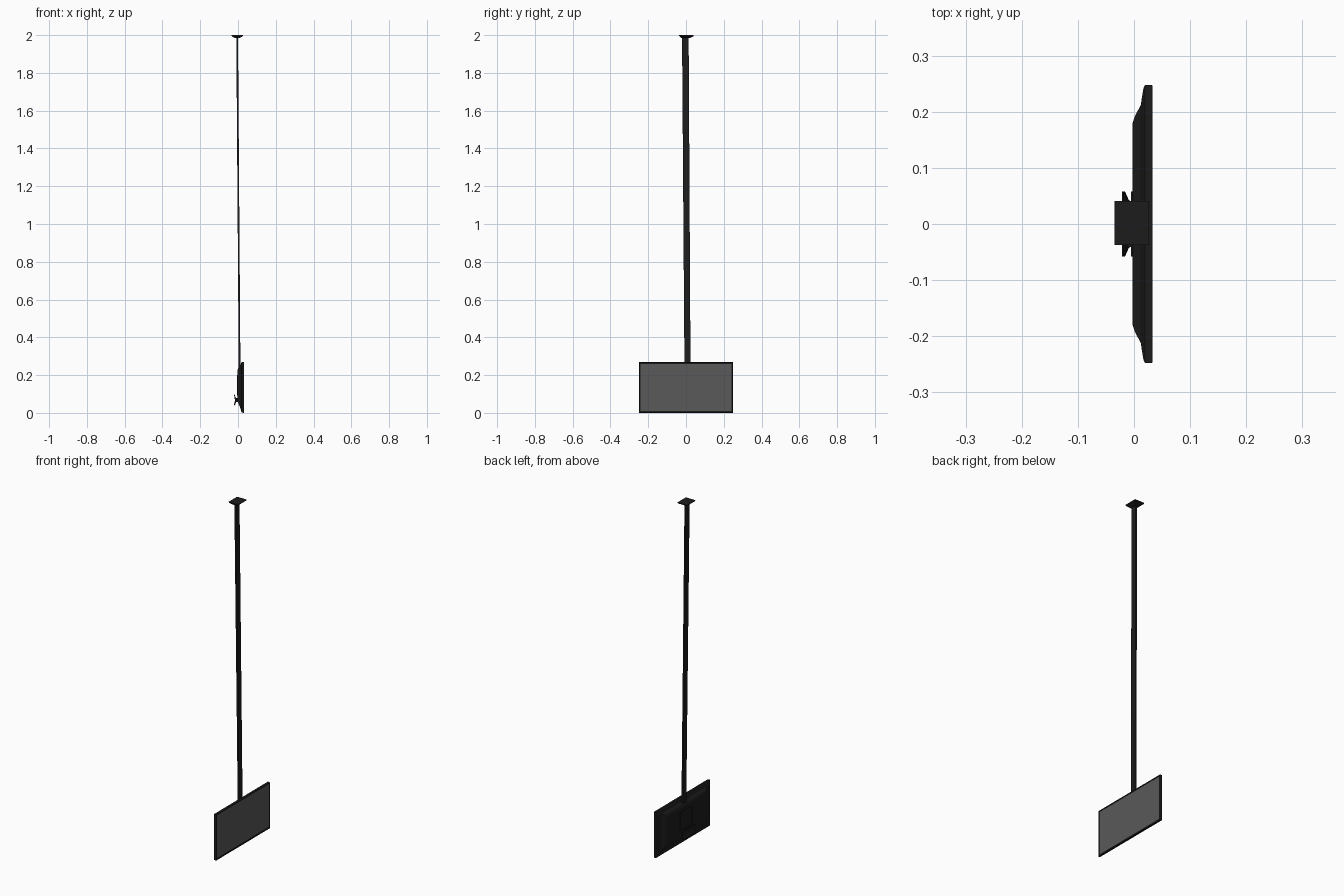
import bpy, bmesh

if "Cube" in bpy.data.objects:
    bpy.data.objects.remove(bpy.data.objects["Cube"])


def material(name, v):
    m = bpy.data.materials.new(name)
    m.diffuse_color = (v, v, v, 1)
    m.use_nodes = True
    m.node_tree.nodes["Principled BSDF"].inputs["Base Color"].default_value = m.diffuse_color
    return m


DARK = material("black_plastic", 0.012)
GLASS = material("screen_grey", 0.1)


def finish(name, bm, mat):
    bmesh.ops.recalc_face_normals(bm, faces=bm.faces)
    me = bpy.data.meshes.new(name)
    bm.to_mesh(me)
    bm.free()
    me.materials.append(mat)
    ob = bpy.data.objects.new(name, me)
    bpy.context.collection.objects.link(ob)
    return ob


def loft(name, rings, mat):
    """Closed skin through rings of points, capped at both ends."""
    bm = bmesh.new()
    vs = [[bm.verts.new(p) for p in r] for r in rings]
    n = len(vs[0])
    for a, b in zip(vs, vs[1:]):
        for i in range(n):
            j = (i + 1) % n
            bm.faces.new((a[i], a[j], b[j], b[i]))
    bm.faces.new(vs[0])
    bm.faces.new(vs[-1])
    return finish(name, bm, mat)


def rect_x(x, y0, y1, z0, z1):
    return [(x, y0, z0), (x, y1, z0), (x, y1, z1), (x, y0, z1)]


def rect_z(z, x0, x1, y0, y1):
    return [(x0, y0, z), (x1, y0, z), (x1, y1, z), (x0, y1, z)]


def box(name, x0, x1, y0, y1, z0, z1, mat=DARK):
    return loft(name, [rect_x(x0, y0, y1, z0, z1), rect_x(x1, y0, y1, z0, z1)], mat)


# Monitor housing: recessed bezel at the front, stepped bulge at the back
steps = [
    (0.031, 0.240, 0.010, 0.262),
    (0.033, 0.241, 0.009, 0.263),
    (0.033, 0.247, 0.001, 0.269),
    (0.031, 0.248, 0.000, 0.270),
    (0.020, 0.248, 0.002, 0.270),
    (0.017, 0.243, 0.007, 0.264),
    (0.012, 0.212, 0.027, 0.247),
    (0.001, 0.191, 0.052, 0.236),
    (-0.003, 0.178, 0.060, 0.224),
]
loft("monitor_housing", [rect_x(x, -y, y, z0, z1) for x, y, z0, z1 in steps], DARK)
box("screen", 0.029, 0.0315, -0.2405, 0.2405, 0.0095, 0.2625, GLASS)

# Raised mounting frame on the back
for s in (-1, 1):
    box("back_frame_side", -0.005, -0.002, s * 0.055 - 0.003, s * 0.055 + 0.003, 0.092, 0.2)
for z in (0.095, 0.197):
    box("back_frame_rail", -0.005, -0.002, -0.058, 0.058, z - 0.003, z + 0.003)

# Flared stand bracket, widening away from the housing
profile = [(0.004, 0.06), (0.004, 0.078), (-0.011, 0.08), (-0.019, 0.098),
           (-0.021, 0.096), (-0.016, 0.066), (-0.021, 0.044), (-0.017, 0.04), (-0.009, 0.058)]
widths = [0.038, 0.038, 0.042, 0.058, 0.058, 0.058, 0.058, 0.058, 0.042]
loft("stand_bracket",
     [[(x, s * w, z) for (x, z), w in zip(profile, widths)] for s in (-1, 1)], DARK)

# Slightly leaning flat pole
loft("pole", [rect_z(0.225, 0.004, 0.013, -0.008, 0.024),
              rect_z(1.992, -0.009, 0.0, -0.021, 0.014)], DARK)

# Ceiling plate with a tapered underside
loft("ceiling_plate", [rect_z(1.985, -0.016, 0.008, -0.026, 0.022),
                       rect_z(1.994, -0.033, 0.025, -0.035, 0.039),
                       rect_z(2.0, -0.035, 0.027, -0.037, 0.041)], DARK)
